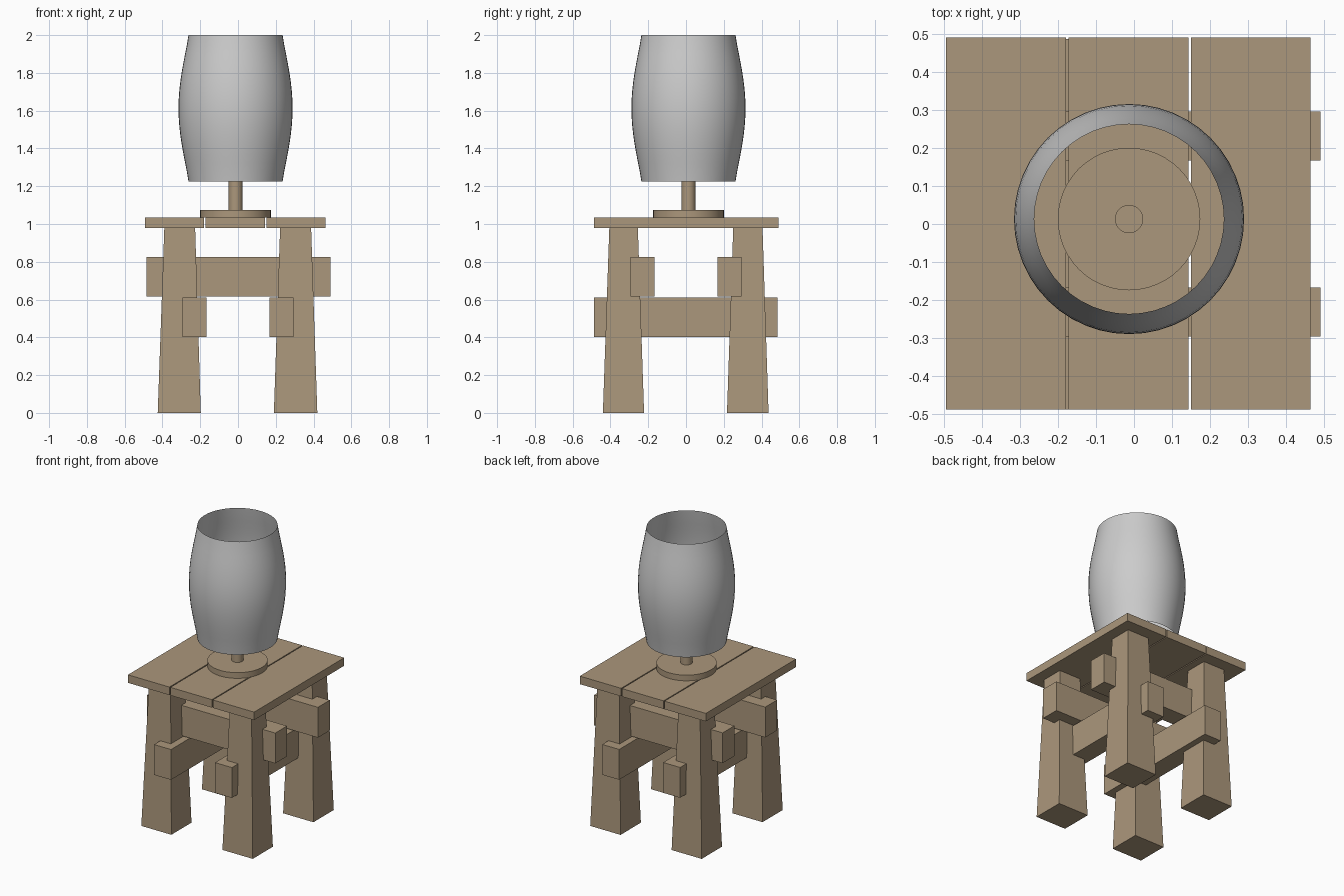
import bpy, bmesh, math

if "Cube" in bpy.data.objects:
    bpy.data.objects.remove(bpy.data.objects["Cube"])

wood = bpy.data.materials.new("wood")
wood.diffuse_color = (0.41, 0.31, 0.20, 1)
wood.use_nodes = True
wood.node_tree.nodes["Principled BSDF"].inputs["Base Color"].default_value = wood.diffuse_color
CX, CY = -0.013, 0.013  # lamp axis


def finish(name, bm, mat=None, smooth=False):
    bmesh.ops.recalc_face_normals(bm, faces=bm.faces)
    me = bpy.data.meshes.new(name)
    bm.to_mesh(me)
    bm.free()
    ob = bpy.data.objects.new(name, me)
    bpy.context.collection.objects.link(ob)
    if mat:
        me.materials.append(mat)
    if smooth:
        bpy.ops.object.select_all(action='DESELECT')
        ob.select_set(True)
        bpy.context.view_layer.objects.active = ob
        bpy.ops.object.shade_smooth_by_angle(angle=math.radians(35))
    return ob


def block(name, x, y, z, top_x=None, top_y=None):
    """Box from ranges; optional different top ranges give a taper."""
    bm = bmesh.new()
    bmesh.ops.create_cube(bm, size=2)
    for v in bm.verts:
        up = v.co.z > 0
        xr = top_x if up and top_x else x
        yr = top_y if up and top_y else y
        v.co = (xr[v.co.x > 0], yr[v.co.y > 0], z[up])
    return finish(name, bm, wood)


def lathe(name, profile, mat=None, n=48):
    """Spin (radius, z) points around the lamp axis; radius 0 closes an end."""
    bm = bmesh.new()
    vs = [bm.verts.new((CX + r, CY, z)) for r, z in profile]
    es = [bm.edges.new(p) for p in zip(vs, vs[1:])]
    bmesh.ops.spin(bm, geom=vs + es, cent=(CX, CY, 0), axis=(0, 0, 1),
                   angle=math.tau, steps=n, use_duplicate=False)
    bmesh.ops.remove_doubles(bm, verts=bm.verts, dist=1e-5)
    return finish(name, bm, mat, True)


# Table top planks
for i, x in enumerate([(-0.493, -0.179), (-0.172, 0.143), (0.15, 0.463)]):
    block(f"top_plank_{i + 1}", x, (-0.487, 0.489), (0.98, 1.035))

# Tapered legs
for xn, x, tx in (("left", (-0.425, -0.197), (-0.39, -0.227)),
                  ("right", (0.19, 0.42), (0.223, 0.387))):
    for yn, y, ty in (("front", (-0.44, -0.222), (-0.406, -0.255)),
                      ("back", (0.217, 0.437), (0.25, 0.405))):
        block(f"{yn}_{xn}_leg", x, y, (0, 0.98), tx, ty)

# Crossing stretchers
for n, r in (("a", (-0.295, -0.167)), ("b", (0.167, 0.295))):
    block(f"upper_stretcher_{n}", (-0.484, 0.489), r, (0.617, 0.825))
    block(f"lower_stretcher_{n}", r, (-0.487, 0.485), (0.402, 0.61))

# Lamp base and post
lathe("lamp_base", [(0, 1.035), (0.187, 1.035), (0.187, 1.074), (0, 1.074)], wood)
lathe("lamp_post", [(0, 1.07), (0.037, 1.07), (0.037, 1.3), (0, 1.3)], wood)

# Open barrel lamp shade
N = 16
lathe("lamp_shade", [(0.249 + 0.053 * math.sin(math.pi * i / N) ** 1.15,
                      1.225 + 0.775 * i / N) for i in range(N + 1)])
